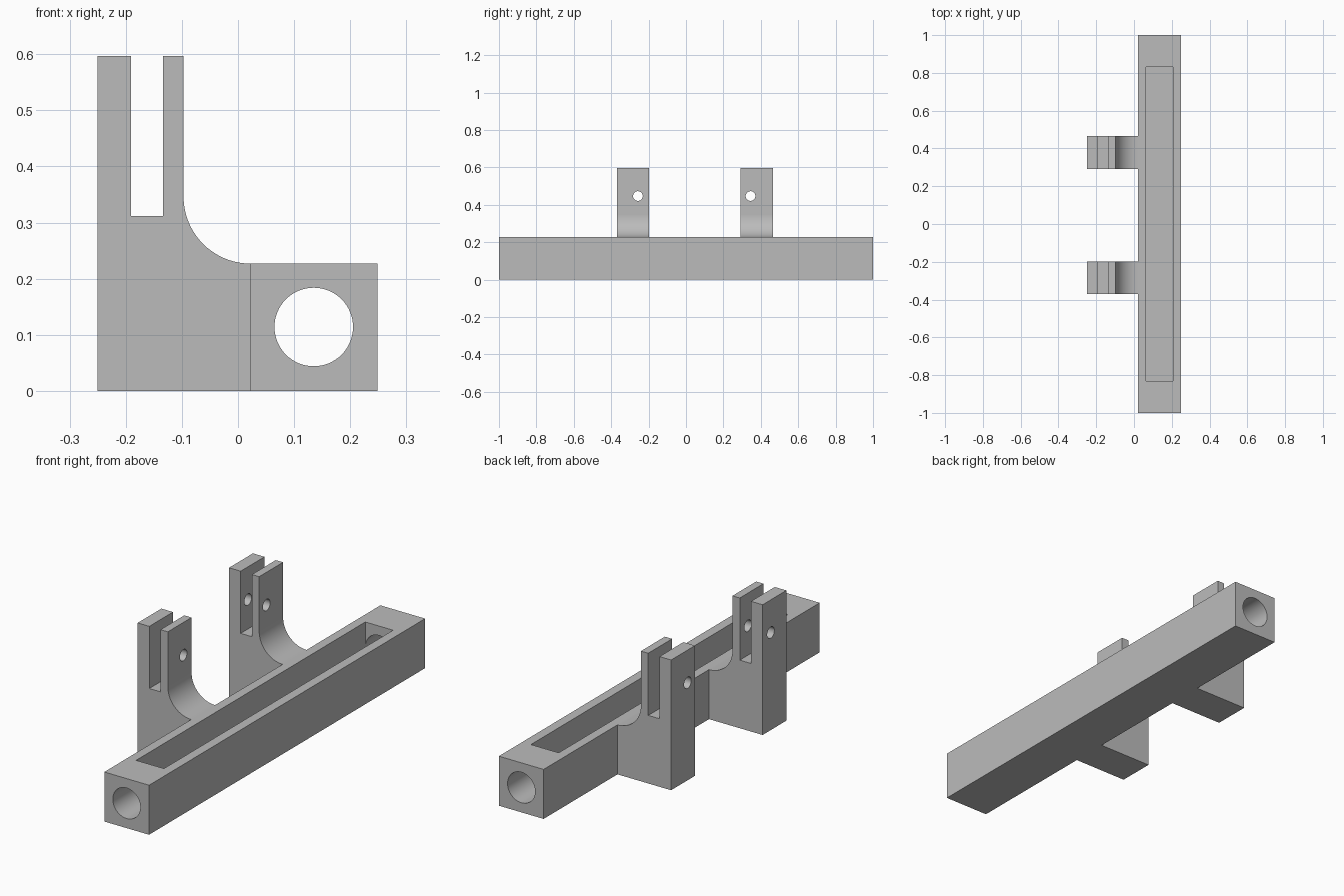
import bpy, bmesh, math
from mathutils import Matrix, Vector

if "Cube" in bpy.data.objects:
    bpy.data.objects.remove(bpy.data.objects["Cube"])

grey = bpy.data.materials.new("plain_grey")
grey.diffuse_color = (0.5, 0.5, 0.5, 1)
grey.use_nodes = True
grey.node_tree.nodes["Principled BSDF"].inputs["Base Color"].default_value = grey.diffuse_color


def add_object(name, bm):
    bmesh.ops.recalc_face_normals(bm, faces=bm.faces)
    mesh = bpy.data.meshes.new(name)
    bm.to_mesh(mesh)
    bm.free()
    mesh.materials.append(grey)
    obj = bpy.data.objects.new(name, mesh)
    bpy.context.collection.objects.link(obj)
    return obj


def box(name, lo, hi):
    bm = bmesh.new()
    bmesh.ops.create_cube(bm, size=1)
    lo, hi = Vector(lo), Vector(hi)
    for v in bm.verts:
        v.co = Vector([lo[i] + (v.co[i] + 0.5) * (hi[i] - lo[i]) for i in range(3)])
    return add_object(name, bm)


def cylinder(name, centre, radius, length, axis, segments):
    bm = bmesh.new()
    turn = Matrix.Rotation(math.pi / 2, 4, 'X' if axis == 'Y' else 'Y')
    bmesh.ops.create_cone(bm, cap_ends=True, segments=segments, radius1=radius,
                          radius2=radius, depth=length,
                          matrix=Matrix.Translation(centre) @ turn)
    return add_object(name, bm)


def extrude_profile(name, points, y0, y1):
    bm = bmesh.new()
    face = bm.faces.new([bm.verts.new((x, y0, z)) for x, z in points])
    out = bmesh.ops.extrude_face_region(bm, geom=[face])
    moved = [g for g in out["geom"] if isinstance(g, bmesh.types.BMVert)]
    bmesh.ops.translate(bm, verts=moved, vec=(0, y1 - y0, 0))
    return add_object(name, bm)


def boolean(target, tool, operation):
    tool.hide_render = True
    mod = target.modifiers.new(operation, 'BOOLEAN')
    mod.operation, mod.solver, mod.object = operation, 'EXACT', tool
    bpy.context.view_layer.update()
    result = bpy.data.meshes.new_from_object(
        target.evaluated_get(bpy.context.evaluated_depsgraph_get()))
    target.modifiers.clear()
    target.data = result
    bpy.data.objects.remove(tool)


BAR_LEFT, BAR_RIGHT, BAR_TOP = 0.022, 0.249, 0.227
BORE_X, BORE_Z, BORE_R = 0.135, 0.114, 0.07

# Square bar
body = box("bar_with_brackets", (BAR_LEFT, -1, 0), (BAR_RIGHT, 1, BAR_TOP))

# Forked bracket profile: slotted upright with a round fillet onto the bar
R = 0.119
fillet = [(BAR_LEFT - R * math.cos(a), BAR_TOP + R - R * math.sin(a))
          for a in [math.pi / 2 * i / 20 for i in range(21)]]
profile = [(-0.25, 0), (-0.25, 0.597), (-0.191, 0.597), (-0.191, 0.312),
           (-0.134, 0.312), (-0.134, 0.597), (BAR_LEFT - R, 0.597)]
profile += fillet + [(0.042, BAR_TOP), (0.042, 0)]

# Two brackets, each with a pin hole through both prongs
for y0, y1, pin_y in ((-0.37, -0.198, -0.257), (0.292, 0.465, 0.345)):
    bracket = extrude_profile("bracket", profile, y0, y1)
    pin = cylinder("pin_cutter", (-0.17, pin_y, 0.447), 0.026, 0.3, 'X', 32)
    boolean(bracket, pin, 'DIFFERENCE')
    boolean(body, bracket, 'UNION')

# Long pocket open at the top
pocket = box("pocket_cutter", (BORE_X - 0.0705, -0.83, 0.043),
             (BORE_X + 0.0705, 0.83, 0.3))
boolean(body, pocket, 'DIFFERENCE')

# Round bore through each end into the pocket
for side in (-1, 1):
    bore = cylinder("bore_cutter", (BORE_X, side * 0.95, BORE_Z), BORE_R, 0.3, 'Y', 64)
    boolean(body, bore, 'DIFFERENCE')

# Smooth only the curved faces, flat faces stay flat
for face in body.data.polygons:
    face.use_smooth = max(abs(c) for c in face.normal) < 0.9999
    face.material_index = 0
